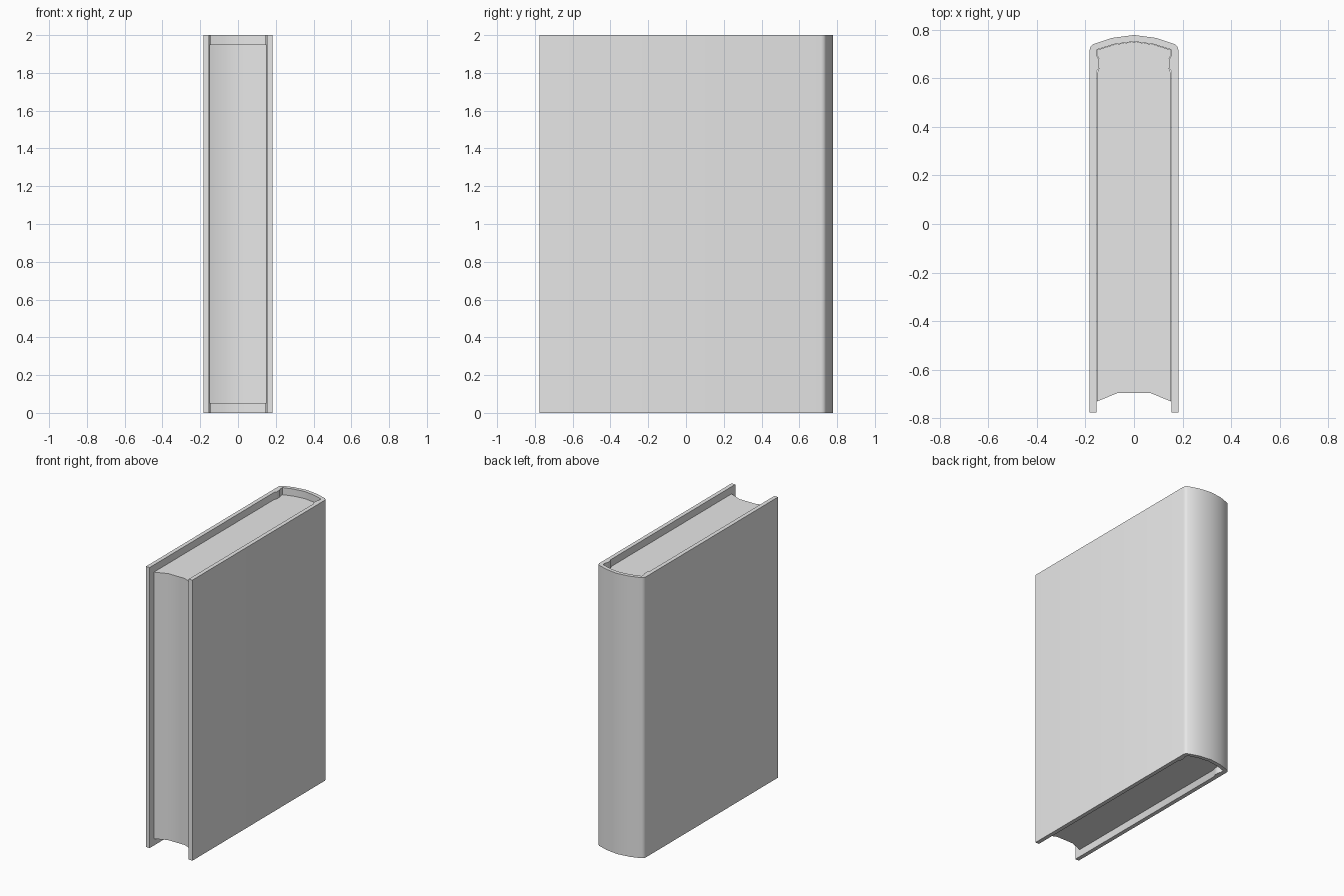
import bpy
import bmesh
import math

default = bpy.data.objects.get("Cube")
if default:
    bpy.data.objects.remove(default, do_unlink=True)

# One plain grey for the whole book
grey = bpy.data.materials.new("light_grey")
grey.use_nodes = True
grey.diffuse_color = (0.8, 0.8, 0.8, 1)
grey.node_tree.nodes["Principled BSDF"].inputs["Base Color"].default_value = (0.8, 0.8, 0.8, 1)


def mirrored(half):
    """Complete a right-hand outline (ending on x = 0) with its mirror image."""
    return half + [(-x, y) for x, y in reversed(half) if x > 0]


def extrude_outline(name, outline, bottom, top):
    """Extrude a plan outline upward into a closed solid."""
    bm = bmesh.new()
    base = bm.faces.new([bm.verts.new((x, y, bottom)) for x, y in outline])
    result = bmesh.ops.extrude_face_region(bm, geom=[base])
    raised = [v for v in result["geom"] if isinstance(v, bmesh.types.BMVert)]
    bmesh.ops.translate(bm, verts=raised, vec=(0, 0, top - bottom))
    bmesh.ops.recalc_face_normals(bm, faces=bm.faces)
    mesh = bpy.data.meshes.new(name)
    bm.to_mesh(mesh)
    bm.free()
    mesh.materials.append(grey)
    obj = bpy.data.objects.new(name, mesh)
    bpy.context.collection.objects.link(obj)
    bpy.ops.object.select_all(action="DESELECT")
    obj.select_set(True)
    bpy.context.view_layer.objects.active = obj
    bpy.ops.object.shade_smooth_by_angle(angle=math.radians(40))
    return obj


# Cover: two boards joined by a rounded spine, with a raised hinge inside
outer = mirrored([(0.183, -0.775), (0.183, 0.715), (0.179, 0.73),
                  (0.168, 0.74), (0.09, 0.766), (0, 0.778)])
inner = mirrored([(0.154, -0.775), (0.154, 0.628), (0.145, 0.642), (0.145, 0.678),
                  (0.152, 0.69), (0.152, 0.718), (0.08, 0.74), (0, 0.751)])
extrude_outline("cover", outer + inner[::-1], 0, 2)

# Page block: hollow fore edge, rounded back, set in from the cover ends
fore_edge = [(-0.152, -0.73), (-0.065, -0.695), (0.065, -0.695), (0.152, -0.73)]
back_edge = mirrored([(0.152, 0.62), (0.144, 0.642), (0.144, 0.678),
                      (0.15, 0.692), (0.15, 0.717), (0.08, 0.739), (0, 0.75)])
extrude_outline("pages", fore_edge + back_edge, 0.05, 1.95)
